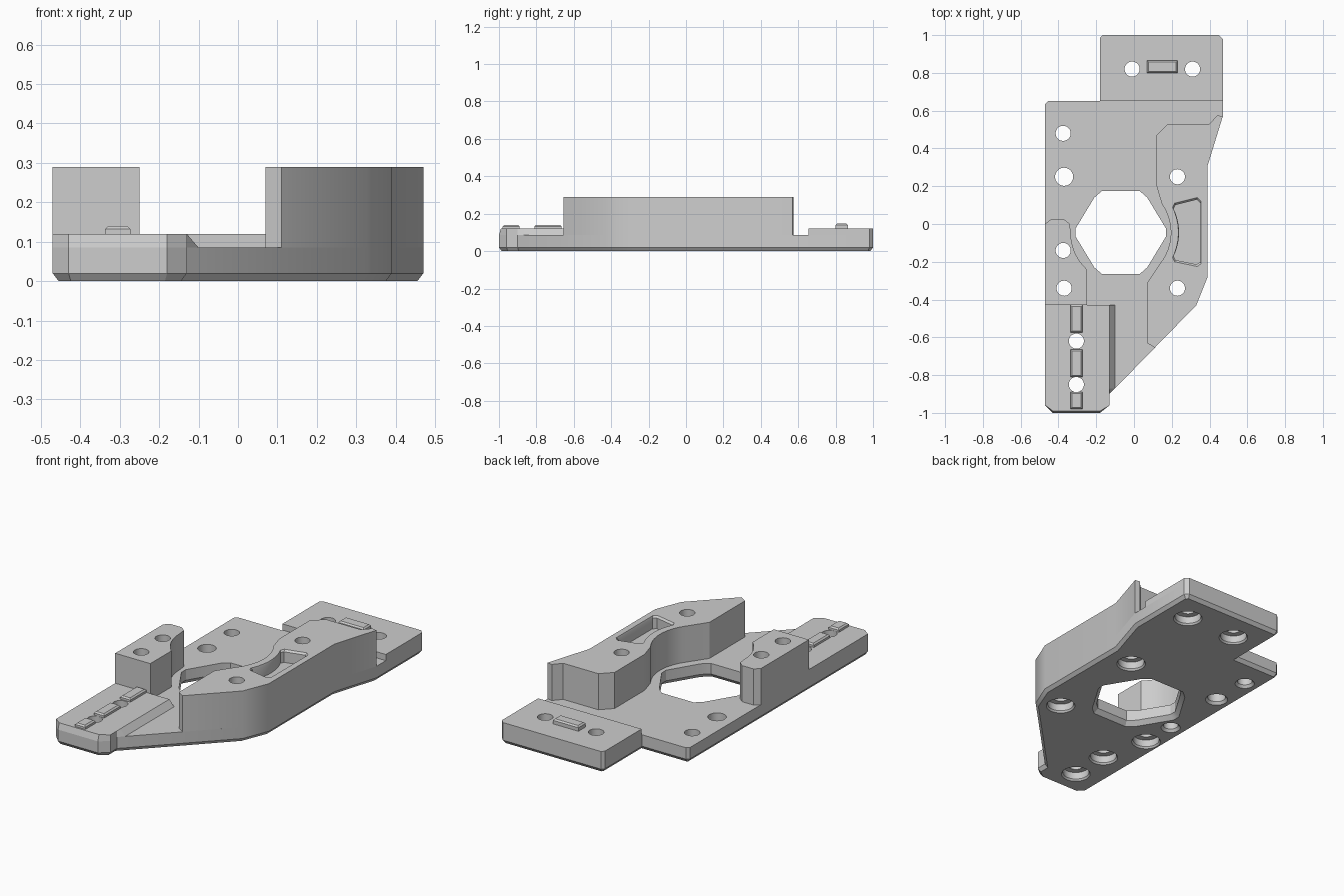
import bpy, bmesh
from math import sin, cos, radians
from mathutils import Vector

if "Cube" in bpy.data.objects:
    bpy.data.objects.remove(bpy.data.objects["Cube"], do_unlink=True)

grey = bpy.data.materials.new("plain_grey")
grey.use_nodes = True
grey.diffuse_color = (0.61, 0.61, 0.61, 1)
grey.node_tree.nodes["Principled BSDF"].inputs["Base Color"].default_value = (0.61, 0.61, 0.61, 1)

HOLE_X, HOLE_Y = -0.07, -0.045
DECK, PAD, TALL = 0.085, 0.12, 0.29


def arc(cx, cy, r, start, end, n=16):
    angles = [radians(start + (end - start) * i / n) for i in range(n + 1)]
    return [(cx + r * cos(a), cy + r * sin(a)) for a in angles]


def scaled(pts, s, cx, cy):
    return [(cx + (x - cx) * s, cy + (y - cy) * s) for x, y in pts]


def inset(pts, d):
    """Mitred inward offset of a counter-clockwise outline."""
    vs = [Vector(p) for p in pts]
    normals = []
    for a, b in zip(vs, vs[1:] + vs[:1]):
        e = (b - a).normalized()
        normals.append(Vector((-e.y, e.x)))
    return [tuple(v + (normals[i - 1] + normals[i]) * d / (1 + normals[i - 1].dot(normals[i])))
            for i, v in enumerate(vs)]


def loft(bm, rings):
    """Closed solid through counter-clockwise (outline, height) rings, bottom first."""
    loops = [[bm.verts.new((x, y, z)) for x, y in pts] for pts, z in rings]
    n = len(loops[0])
    bm.faces.new(loops[0][::-1])
    bm.faces.new(loops[-1])
    for a, b in zip(loops, loops[1:]):
        for i in range(n):
            j = (i + 1) % n
            bm.faces.new((a[i], a[j], b[j], b[i]))
    bm.normal_update()


def finish(bm, name):
    mesh = bpy.data.meshes.new(name)
    bm.to_mesh(mesh)
    bm.free()
    mesh.materials.append(grey)
    obj = bpy.data.objects.new(name, mesh)
    bpy.context.collection.objects.link(obj)
    return obj


def solid(name, *rings):
    bm = bmesh.new()
    loft(bm, rings)
    return finish(bm, name)


# Base plate with chamfered underside
front_end = [(-0.47, -0.96), (-0.43, -1), (-0.18, -1), (-0.13, -0.96), (-0.13, -0.9), (-0.1, -0.87)]
flank = [(0.33, -0.43), (0.39, -0.28), (0.39, 0.31), (0.47, 0.57)]
back_end = [(0.47, 0.98), (0.45, 1), (-0.165, 1), (-0.18, 0.985)]
outline = front_end + flank + back_end + [(-0.18, 0.65), (-0.455, 0.65), (-0.47, 0.635)]
base = solid("base_plate", (inset(outline, 0.015), 0), (outline, 0.02), (outline, DECK))

# Raised pads at both ends
back_outline = [(-0.18, 0.655), (0.47, 0.655)] + back_end
back_pad = solid("back_pad", (back_outline, DECK), (back_outline, PAD))
lower = front_end + [(-0.1, -0.43), (-0.47, -0.43)]
shoulder = [(min(x, -0.106), y) for x, y in lower]
upper = [(min(x, -0.13), max(y, -0.99)) for x, y in lower]
front_pad = solid("front_pad", (lower, DECK), (upper, PAD))

# Tall blocks curving around the central opening
left_outline = ([(-0.47, -0.43), (-0.25, -0.43), (-0.25, -0.24)]
                + arc(HOLE_X, HOLE_Y, 0.265, 222, 180)
                + [(-0.34, 0), (-0.37, 0.025), (-0.44, 0.025), (-0.47, 0)])
left_block = solid("small_tall_block", (left_outline, DECK), (left_outline, TALL))
right_outline = ([(0.07, -0.63), (0.11, -0.655)] + flank
                 + [(0.44, 0.575), (0.4, 0.53), (0.18, 0.53), (0.12, 0.47), (0.12, 0.2)]
                 + arc(HOLE_X, HOLE_Y, 0.265, 35, -33) + [(0.07, -0.31)])
right_block = solid("large_tall_block", (right_outline, DECK), (right_outline, TALL))


# Locating ribs
def rib(name, x0, x1, y0, y1, top):
    pts = [(x0, y0), (x1, y0), (x1, y1), (x0, y1)]
    return solid(name, (pts, PAD - 0.005), (pts, top - 0.008), (inset(pts, 0.008), top))


ribs = [rib("front_rib", -0.337, -0.273, y0, y1, 0.14)
        for y0, y1 in ((-0.575, -0.43), (-0.81, -0.665), (-0.98, -0.89))]
ribs.append(rib("back_rib", 0.07, 0.23, 0.8, 0.865, 0.148))

# Cutter: screw holes, counterbored or countersunk from below
bores = bmesh.new()


def hole(x, y, r, profile):
    loft(bores, [(arc(x, y, s, 0, 348.75, 31), z) for s, z in profile + [(r, 0.4)]])


for x, y in ((0.23, 0.25), (0.23, -0.34), (-0.37, -0.34), (-0.305, -0.62),
             (-0.305, -0.85), (-0.01, 0.82), (0.31, 0.82)):
    hole(x, y, 0.04, [(0.085, -0.01), (0.07, 0.01), (0.07, 0.05), (0.04, 0.052)])
for x, y, r in ((-0.375, 0.48, 0.04), (-0.37, 0.25, 0.048), (-0.375, -0.14, 0.04)):
    hole(x, y, r, [(r + 0.02, -0.01), (r, 0.015)])

# Cutter: six-sided opening with clipped corners
opening_bm = bmesh.new()
half = [(0.24, 0.02), (0.14, 0.185), (0.1, 0.22), (-0.1, 0.22), (-0.14, 0.185), (-0.24, 0.02)]
opening = [(HOLE_X + x, HOLE_Y + y) for x, y in half + [(-x, -y) for x, y in half]]
loft(opening_bm, [(scaled(opening, 1.14, HOLE_X, HOLE_Y), -0.01),
                  (opening, 0.025), (opening, 0.4)])

# Cutter: curved pocket in the large block
pocket_bm = bmesh.new()
pocket = (arc(HOLE_X, HOLE_Y, 0.305, 26, -26, 12)
          + [(0.215, -0.2), (0.335, -0.225), (0.355, -0.21), (0.355, 0.12), (0.335, 0.14), (0.215, 0.11)])
floor = scaled(pocket, 0.94, 0.29, -0.045)
loft(pocket_bm, [(floor, 0.22), (floor, 0.28), (scaled(pocket, 1.03, 0.29, -0.045), 0.295)])


def carve(bm, targets):
    cutter = finish(bm, "cutter")
    cutter.hide_render = True
    for obj in targets:
        mod = obj.modifiers.new("openings", 'BOOLEAN')
        mod.operation, mod.solver, mod.object = 'DIFFERENCE', 'EXACT', cutter
        bpy.context.view_layer.objects.active = obj
        bpy.ops.object.modifier_apply(modifier=mod.name)
    bpy.data.objects.remove(cutter, do_unlink=True)


solids = [base, back_pad, front_pad, left_block, right_block]
carve(opening_bm, [base])
carve(bores, solids)
carve(pocket_bm, [right_block])

# Smooth curves, crisp edges
bpy.ops.object.select_all(action='DESELECT')
for obj in solids + ribs:
    obj.select_set(True)
bpy.context.view_layer.objects.active = base
bpy.ops.object.shade_smooth_by_angle(angle=radians(25))
